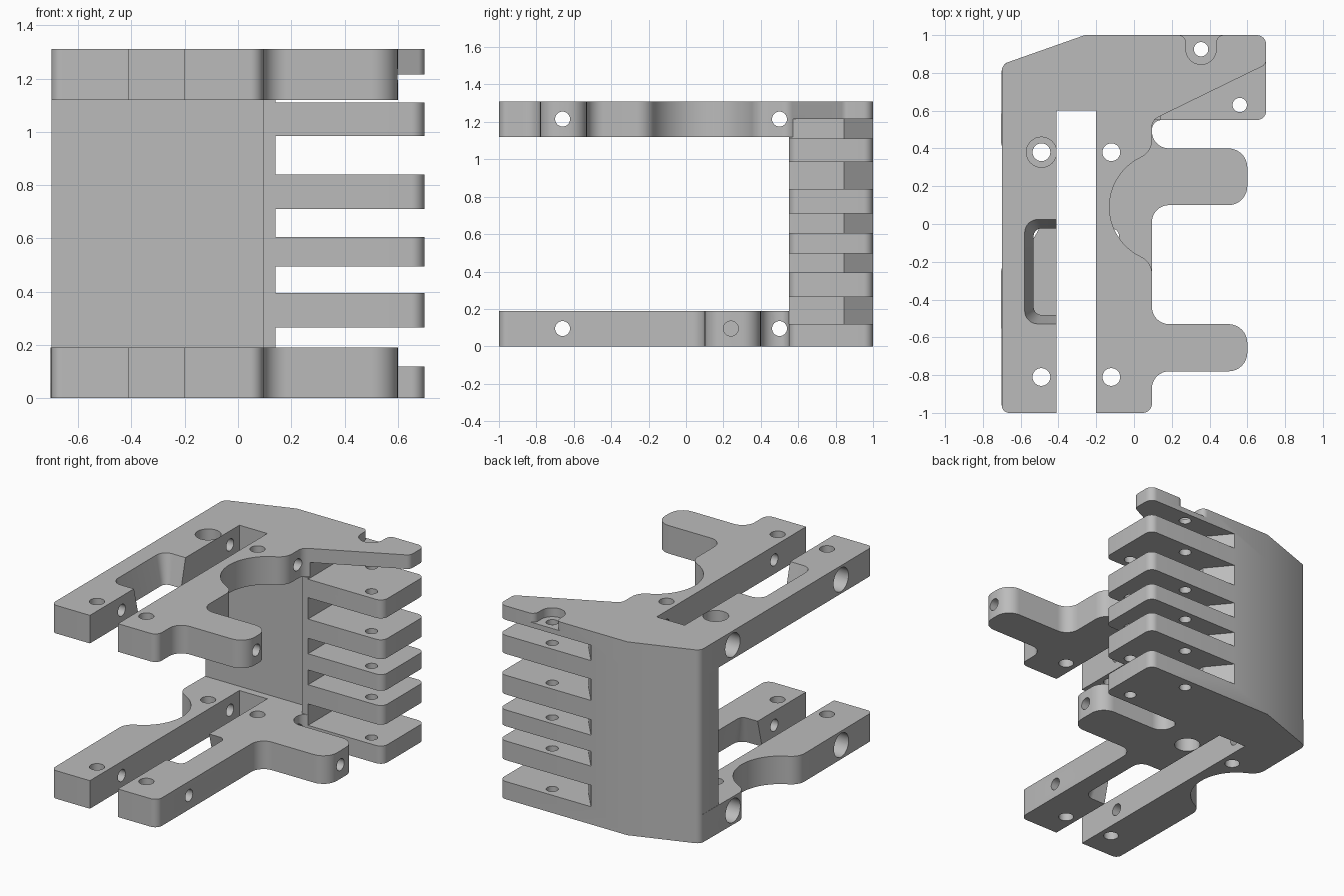
import bpy
import bmesh
import math
from mathutils import Vector, Matrix

old = bpy.data.objects.get("Cube")
if old:
    bpy.data.objects.remove(old, do_unlink=True)

HEIGHT = 1.31
PLATE = 0.19
MID = -0.305            # centre line of the gap between the arms

grey = bpy.data.materials.new("plain grey")
grey.use_nodes = True
colour = (0.5, 0.5, 0.5, 1)
grey.diffuse_color = colour
grey.node_tree.nodes["Principled BSDF"].inputs["Base Color"].default_value = colour


def rounded(points, steps=8):
    """Outline from (x, y, radius) corners."""
    out = []
    n = len(points)
    for i, (x, y, r) in enumerate(points):
        p = Vector((x, y))
        if r == 0:
            out.append(p)
            continue
        a = (Vector(points[i - 1][:2]) - p).normalized()
        b = (Vector(points[(i + 1) % n][:2]) - p).normalized()
        half = a.angle(b) / 2
        centre = p + (a + b).normalized() * (r / math.sin(half))
        start = p + a * (r / math.tan(half)) - centre
        end = p + b * (r / math.tan(half)) - centre
        sweep = start.angle_signed(end)
        for k in range(steps + 1):
            t = -sweep * k / steps
            out.append(centre + Matrix.Rotation(t, 2) @ start)
    return out


def add_object(name, bm, flip=False):
    if flip:            # half turn that swaps the plates
        for v in bm.verts:
            v.co.x = 2 * MID - v.co.x
            v.co.z = HEIGHT - v.co.z
    bmesh.ops.recalc_face_normals(bm, faces=bm.faces)
    mesh = bpy.data.meshes.new(name)
    bm.to_mesh(mesh)
    bm.free()
    mesh.materials.append(grey)
    ob = bpy.data.objects.new(name, mesh)
    bpy.context.collection.objects.link(ob)
    return ob


def prism(name, low, z0, z1, high=None, flip=False):
    bm = bmesh.new()
    bottom = [bm.verts.new((p.x, p.y, z0)) for p in low]
    top = [bm.verts.new((p.x, p.y, z1)) for p in (high or low)]
    bm.faces.new(bottom)
    bm.faces.new(top)
    n = len(low)
    for i in range(n):
        j = (i + 1) % n
        bm.faces.new((bottom[i], bottom[j], top[j], top[i]))
    return add_object(name, bm, flip)


def box(name, x0, x1, y0, y1, z0, z1):
    return prism(name, [Vector(p) for p in ((x0, y0), (x1, y0), (x1, y1), (x0, y1))], z0, z1)


def rod(name, start, end, radius, flip=False):
    a, b = Vector(start), Vector(end)
    bm = bmesh.new()
    turn = (b - a).to_track_quat('Z', 'Y').to_matrix().to_4x4()
    bmesh.ops.create_cone(bm, cap_ends=True, segments=32, radius1=radius, radius2=radius,
                          depth=(b - a).length,
                          matrix=Matrix.Translation((a + b) / 2) @ turn)
    return add_object(name, bm, flip)


def scoop(mirror):
    """Arc with softened ends, running upward in y; mirrored for the left arm."""
    pts = [(0.095, -0.202, 0.1)]
    for k in range(25):
        t = math.radians(243 - 126 * k / 24)
        pts.append((0.16 + 0.29 * math.cos(t), 0.09 + 0.29 * math.sin(t), 0))
    pts.append((0.095, 0.382, 0.1))
    return [(2 * MID - x, y, r) for x, y, r in reversed(pts)] if mirror else pts


def lug(y0, y1):
    return [(0.095, y0, 0.09), (0.6, y0, 0.1), (0.6, y1, 0.1), (0.095, y1, 0.09)]


# Main solids
front_left = [(-0.7, -1, 0.04), (0.095, -1, 0.05)]
back_edge = [(0.7, 1, 0.05), (-0.26, 1, 0), (-0.7, 0.845, 0.05)]
upper = front_left + lug(-0.78, -0.53) + scoop(False) + [
    (0.095, 0.55, 0.06), (0.7, 0.845, 0.04)] + back_edge
lower = front_left + lug(0.1, 0.4) + [
    (0.095, 0.55, 0.05), (0.7, 0.55, 0.05)] + back_edge + scoop(True)
wall = [(-0.7, 0.65, 0), (0.095, 0.65, 0), (0.095, 0.55, 0), (0.7, 0.55, 0.05)] + back_edge

parts = [
    prism("upper_plate", rounded(upper), HEIGHT - PLATE, HEIGHT),
    prism("lower_plate", rounded(lower), 0, PLATE),
    prism("back_wall_with_fins", rounded(wall), PLATE, HEIGHT - PLATE),
]

# Gap between the arms
cutters = [box("gap_cutter", -0.41, -0.2, -1.2, 0.6, -0.1, 1.4)]

# Slots between the fins
slot = [Vector(p) for p in ((0.14, 0.5), (0.9, 0.5), (0.9, 1.1), (-0.07, 1.1), (0.14, 0.845))]
for z0, z1 in ((0.12, 0.265), (0.395, 0.495), (0.605, 0.71), (0.84, 0.985), (1.11, 1.215)):
    cutters.append(prism("slot_cutter", slot, z0, z1))

# Upright holes
for x, y, r in ((-0.49, 0.38, 0.047), (-0.12, 0.38, 0.047), (-0.49, -0.81, 0.047),
                (-0.12, -0.81, 0.047), (0.355, 0.925, 0.038), (0.56, 0.63, 0.038)):
    cutters.append(rod("hole_cutter", (x, y, -0.1), (x, y, 1.4), r))

# Cross holes with wide mouths on the outer side
for z in (0.095, HEIGHT - 0.095):
    for y in (-0.66, 0.5):
        cutters.append(rod("cross_hole_cutter", (-0.9, y, z), (0.9, y, z), 0.04))
        cutters.append(rod("mouth_cutter", (-0.9, y, z), (-0.6, y, z), 0.08))
cutters.append(rod("lug_hole_cutter", (0.3, 0.24, 0.095), (0.9, 0.24, 0.095), 0.04))

# Tapered pockets and screw recesses, one per plate
wide = rounded([(-0.58, -0.53, 0.07), (-0.35, -0.53, 0), (-0.35, 0.025, 0), (-0.58, 0.025, 0.07)])
narrow = rounded([(-0.53, -0.48, 0.04), (-0.35, -0.48, 0), (-0.35, -0.025, 0), (-0.53, -0.025, 0.04)])
for flip in (False, True):
    cutters.append(prism("pocket_cutter", narrow, HEIGHT - PLATE - 0.005, HEIGHT + 0.005, wide, flip))
    cutters.append(rod("recess_cutter", (-0.49, 0.38, 1.22), (-0.49, 0.38, 1.4), 0.08, flip))

# Open recess at the back edge
notch = rounded([(0.275, 0.845, 0.079), (0.435, 0.845, 0.079), (0.435, 1, 0.04),
                 (0.53, 1, 0), (0.53, 1.1, 0), (0.18, 1.1, 0), (0.18, 1, 0), (0.275, 1, 0.04)])
cutters.append(prism("notch_cutter", notch, 1.25, 1.4))

# Cut, bake and tidy up
for cutter in cutters:
    cutter.hide_render = True
for part in parts:
    for cutter in cutters:
        mod = part.modifiers.new(cutter.name, 'BOOLEAN')
        mod.operation = 'DIFFERENCE'
        mod.solver = 'EXACT'
        mod.object = cutter
bpy.context.view_layer.update()
graph = bpy.context.evaluated_depsgraph_get()
for part in parts:
    baked = bpy.data.meshes.new_from_object(part.evaluated_get(graph))
    part.modifiers.clear()
    part.data = baked
for cutter in cutters:
    bpy.data.objects.remove(cutter, do_unlink=True)

bpy.ops.object.select_all(action='DESELECT')
for part in parts:
    part.select_set(True)
bpy.context.view_layer.objects.active = parts[0]
bpy.ops.object.shade_smooth_by_angle(angle=math.radians(30))
